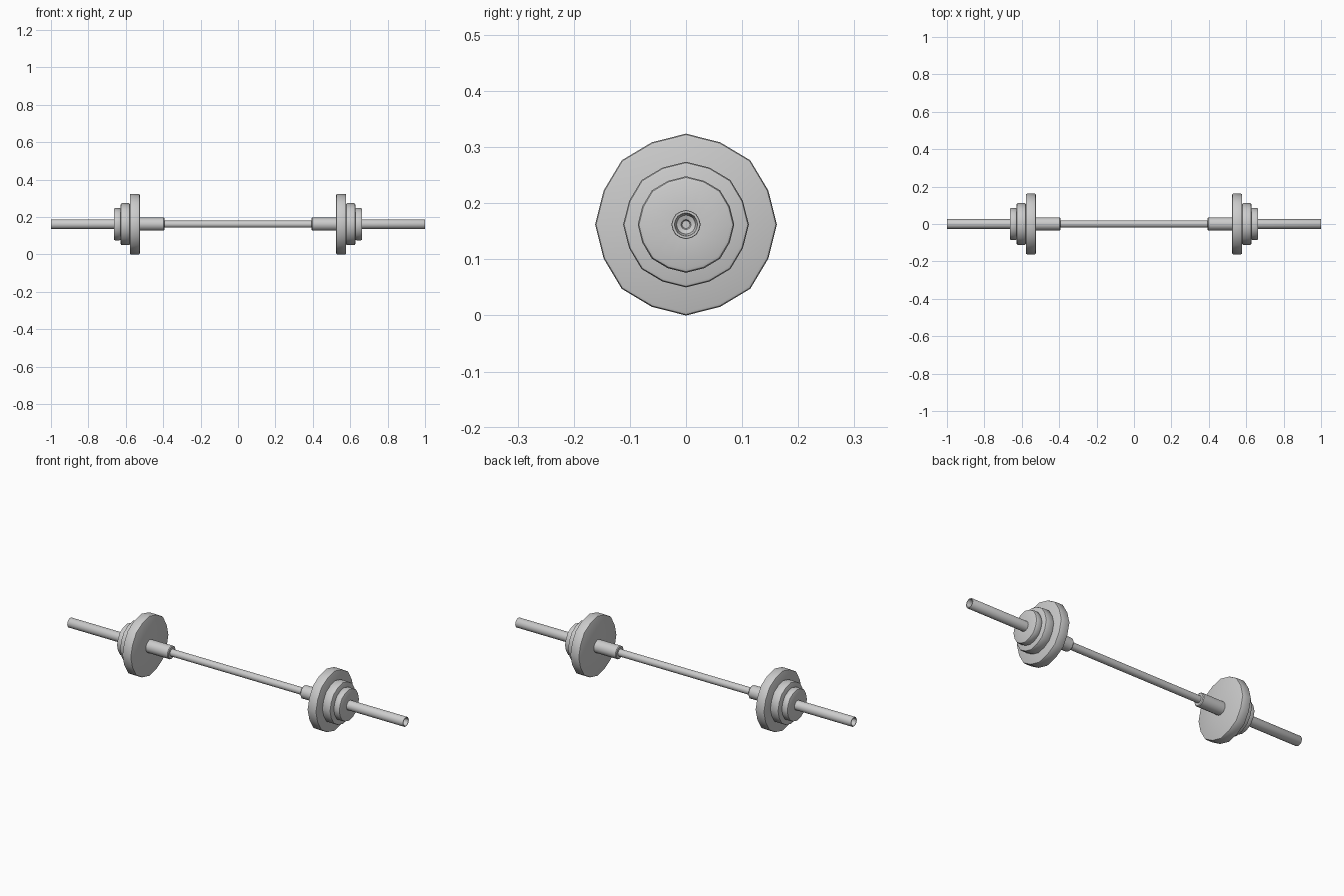
import bpy, bmesh, math

if "Cube" in bpy.data.objects:
    bpy.data.objects.remove(bpy.data.objects["Cube"])

R = 0.162          # large plate radius = axle height
SIDES = 16


def lathe(name, profile, mirror=True, cap_start=False, cap_end=False, squash=0.98, angle=40):
    """Turn (x, radius) points around the x axis; mirror to the other end of the bar."""
    bm = bmesh.new()
    rings = []
    for x, r in profile:
        ring = []
        for i in range(SIDES):
            a = 2 * math.pi * i / SIDES
            rr = r * (squash if i % 2 else 1)
            ring.append(bm.verts.new((x, rr * math.sin(a), rr * math.cos(a))))
        rings.append(ring)
    for a, b in zip(rings, rings[1:]):
        for i in range(SIDES):
            j = (i + 1) % SIDES
            bm.faces.new((a[i], a[j], b[j], b[i]))
    if cap_start:
        bm.faces.new(rings[0])
    if cap_end:
        bm.faces.new(rings[-1])
    bmesh.ops.recalc_face_normals(bm, faces=bm.faces)
    mesh = bpy.data.meshes.new(name)
    bm.to_mesh(mesh)
    bm.free()
    ob = bpy.data.objects.new(name, mesh)
    ob.location.z = R
    bpy.context.collection.objects.link(ob)
    bpy.ops.object.select_all(action='DESELECT')
    ob.select_set(True)
    bpy.context.view_layer.objects.active = ob
    bpy.ops.object.shade_smooth_by_angle(angle=math.radians(angle))
    if mirror:
        m = ob.modifiers.new("mirror", 'MIRROR')
        m.use_mirror_merge = False
    return ob


def plate(name, x0, x1, r, bevel, hole=0.025):
    """Weight plate with softened rim."""
    return lathe(name, [(x0, hole), (x0, r - bevel), (x0 + bevel * 0.3, r - bevel * 0.3),
                        (x0 + bevel, r), (x1 - bevel, r), (x1 - bevel * 0.3, r - bevel * 0.3),
                        (x1, r - bevel), (x1, hole)])


# grip bar between the collars
lathe("grip_bar", [(-0.40, 0.019), (0.40, 0.019)], mirror=False, cap_start=True, cap_end=True)

# inner collars
lathe("inner_collar", [(0.393, 0.019), (0.393, 0.031), (0.397, 0.035), (0.527, 0.035)])

# stepped weight plates
plate("large_plate", 0.525, 0.578, R, 0.006)
plate("medium_plate", 0.578, 0.627, 0.112, 0.006)
plate("small_plate", 0.627, 0.664, 0.086, 0.007)

# loading sleeves with a recessed end
lathe("sleeve", [(0.525, 0.026), (0.998, 0.026), (1.0, 0.025), (1.0, 0.021), (0.998, 0.020),
                 (0.975, 0.017), (0.972, 0.009), (0.968, 0.007)], cap_end=True)
